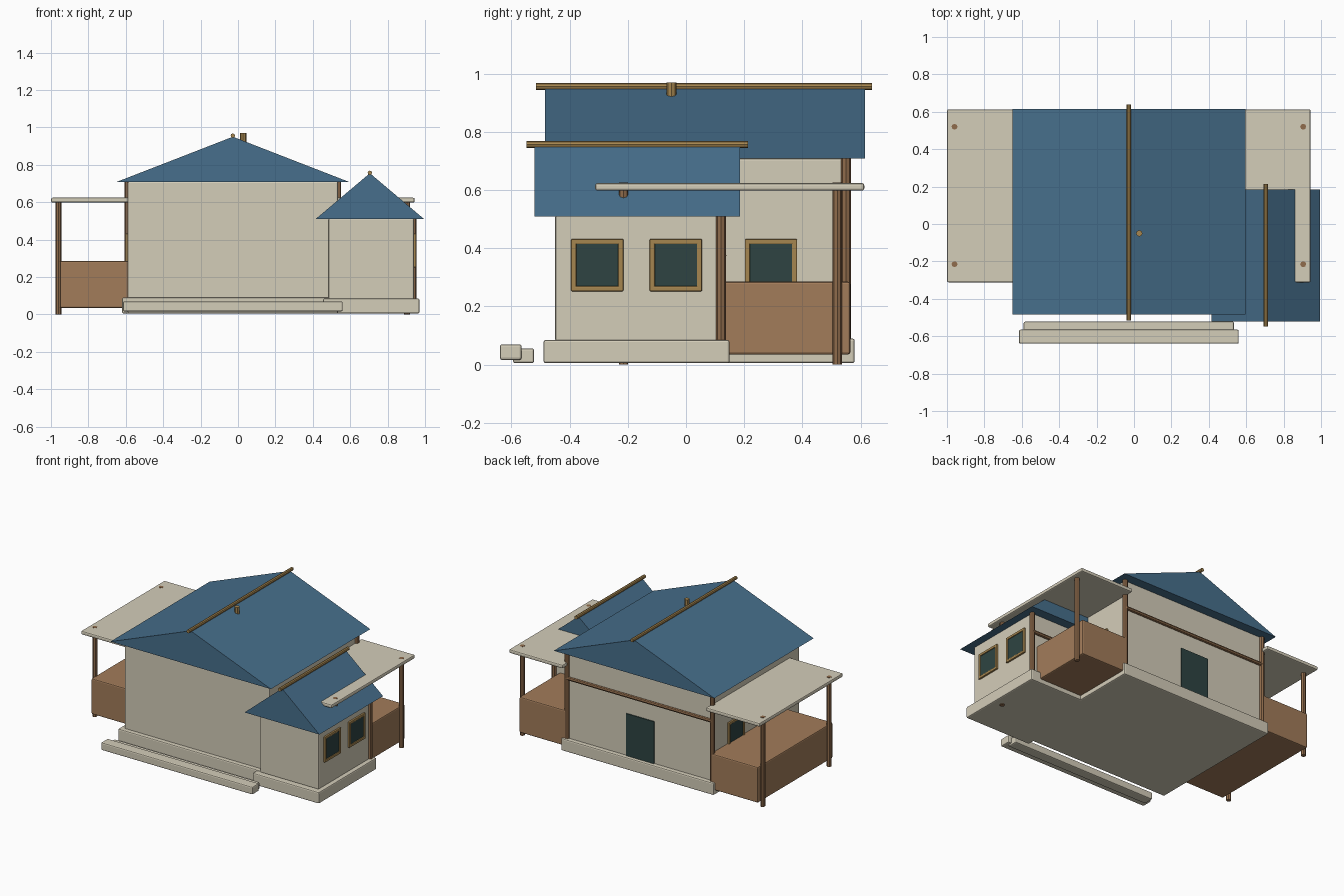
import bpy, bmesh
from mathutils import Vector, Matrix

cube = bpy.data.objects.get("Cube")
if cube:
    bpy.data.objects.remove(cube, do_unlink=True)


def material(name, rgb):
    lin = [((c / 255 + 0.055) / 1.055) ** 2.4 for c in rgb]
    mat = bpy.data.materials.new(name)
    mat.use_nodes = True
    mat.diffuse_color = (*lin, 1)
    mat.node_tree.nodes["Principled BSDF"].inputs["Base Color"].default_value = (*lin, 1)
    return mat


CREAM = material("cream plaster", (212, 205, 185))
BLUE = material("blue roofing", (71, 111, 140))
BROWN = material("brown boards", (162, 124, 90))
WOOD = material("dark wood", (144, 108, 76))
TRIM = material("golden wood", (166, 134, 80))
GLASS = material("dark glass", (46, 68, 66))


def finish(bm, name, mat):
    bmesh.ops.recalc_face_normals(bm, faces=bm.faces[:])
    mesh = bpy.data.meshes.new(name)
    bm.to_mesh(mesh)
    bm.free()
    mesh.materials.append(mat)
    obj = bpy.data.objects.new(name, mesh)
    bpy.context.scene.collection.objects.link(obj)
    return obj


def box(name, mat, x, y, z, bevel=0.008):
    """Box from (low, high) ranges with chamfered edges."""
    bm = bmesh.new()
    bmesh.ops.create_cube(bm, size=1)
    for v in bm.verts:
        v.co = [(lo + hi) / 2 + c * (hi - lo) for c, (lo, hi) in zip(v.co, (x, y, z))]
    if bevel:
        bmesh.ops.bevel(bm, geom=bm.edges[:], offset=bevel, segments=2,
                        profile=0.5, affect='EDGES')
    return finish(bm, name, mat)


def pole(name, mat, start, end, radius):
    """Eight-sided pole between two points."""
    a, b = Vector(start), Vector(end)
    turn = (b - a).to_track_quat('Z', 'Y').to_matrix().to_4x4()
    bm = bmesh.new()
    bmesh.ops.create_cone(bm, cap_ends=True, segments=8, radius1=radius, radius2=radius,
                          depth=(b - a).length,
                          matrix=Matrix.Translation((a + b) / 2) @ turn)
    return finish(bm, name, mat)


def gable_roof(name, x, y, z):
    """Solid triangular prism with its ridge along y."""
    bm = bmesh.new()
    profile = [(x[0], z[0]), (x[1], z[0]), (sum(x) / 2, z[1])]
    face = bm.faces.new([bm.verts.new((px, y[0], pz)) for px, pz in profile])
    new = bmesh.ops.extrude_face_region(bm, geom=[face])["geom"]
    bmesh.ops.translate(bm, vec=(0, y[1] - y[0], 0),
                        verts=[g for g in new if isinstance(g, bmesh.types.BMVert)])
    return finish(bm, name, BLUE)


def window(name, wall_x, side, y, z=0.342):
    """Framed window on a side wall; side is +1 or -1."""
    def span(inner, outer):
        return sorted((wall_x + side * inner, wall_x + side * outer))
    out, inn = 0.09, 0.072
    depth = span(-0.01, 0.012)
    for s, part in ((-1, "low"), (1, "high")):
        edge = sorted((s * inn, s * out))
        box(f"{name}_frame_{part}_rail", TRIM, depth, (y - out, y + out),
            [z + e for e in edge], 0.004)
        box(f"{name}_frame_{part}_stile", TRIM, depth, [y + e for e in edge],
            (z - out, z + out), 0.004)
    box(f"{name}_glass", GLASS, span(-0.002, 0.006), (y - 0.075, y + 0.075),
        (z - 0.075, z + 0.075), 0)


MID = -0.0275  # centre line of the main house

# Main house and side room
box("main_foundation", CREAM, (-0.62, 0.565), (-0.445, 0.58), (0.005, 0.09))
box("main_walls", CREAM, (-0.59, 0.535), (-0.415, 0.55), (0.08, 0.71))
box("room_foundation", CREAM, (0.455, 0.97), (-0.49, 0.15), (0.005, 0.085))
box("room_walls", CREAM, (0.485, 0.94), (-0.45, 0.12), (0.08, 0.515))

# Front steps
box("front_step_outer", CREAM, (-0.615, 0.56), (-0.64, -0.565), (0.016, 0.07))
box("front_step_inner", CREAM, (-0.59, 0.535), (-0.595, -0.522), (0.005, 0.056))

# Roofs with ridge poles and a small roof stub
gable_roof("main_roof", (-0.65, 0.595), (-0.485, 0.615), (0.708, 0.95))
gable_roof("room_roof", (0.415, 0.995), (-0.52, 0.185), (0.51, 0.755))
pole("main_ridge", TRIM, (MID, -0.515, 0.956), (MID, 0.64, 0.956), 0.012)
pole("room_ridge", TRIM, (0.705, -0.548, 0.757), (0.705, 0.213, 0.757), 0.012)
pole("roof_stub", TRIM, (0.028, -0.05, 0.91), (0.028, -0.05, 0.97), 0.017)

# Mirrored side porches, corner posts and side windows
for side, label in ((-1, "right"), (1, "left")):
    def across(inner, outer):
        return sorted((MID + side * inner, MID + side * outer))
    box(f"{label}_canopy", CREAM, across(0.555, 0.972), (-0.312, 0.613), (0.598, 0.624))
    box(f"{label}_porch", BROWN, across(0.555, 0.925), (-0.265, 0.565), (0.035, 0.285))
    for y, end in ((-0.215, "front"), (0.52, "back")):
        px = MID + side * 0.932
        pole(f"{label}_{end}_porch_post", WOOD, (px, y, 0), (px, y, 0.6255), 0.016)
    cx = MID + side * 0.5625
    pole(f"{label}_corner_post", WOOD, (cx, 0.55, 0.03), (cx, 0.55, 0.71), 0.017)
    window(f"{label}_main_window", cx, side, 0.292)

# Room windows, corner post and beams
for i, y in enumerate((-0.305, -0.035)):
    window(f"room_window_{i + 1}", 0.94, 1, y)
pole("room_corner_post", WOOD, (0.938, 0.12, 0.08), (0.938, 0.12, 0.515), 0.017)
pole("room_back_beam", WOOD, (0.5, 0.126, 0.375), (0.94, 0.126, 0.375), 0.013)
pole("main_back_beam", WOOD, (-0.59, 0.554, 0.51), (0.535, 0.554, 0.51), 0.013)

# Back door
box("back_door", GLASS, (-0.14, 0.075), (0.545, 0.557), (0.088, 0.385), 0)
